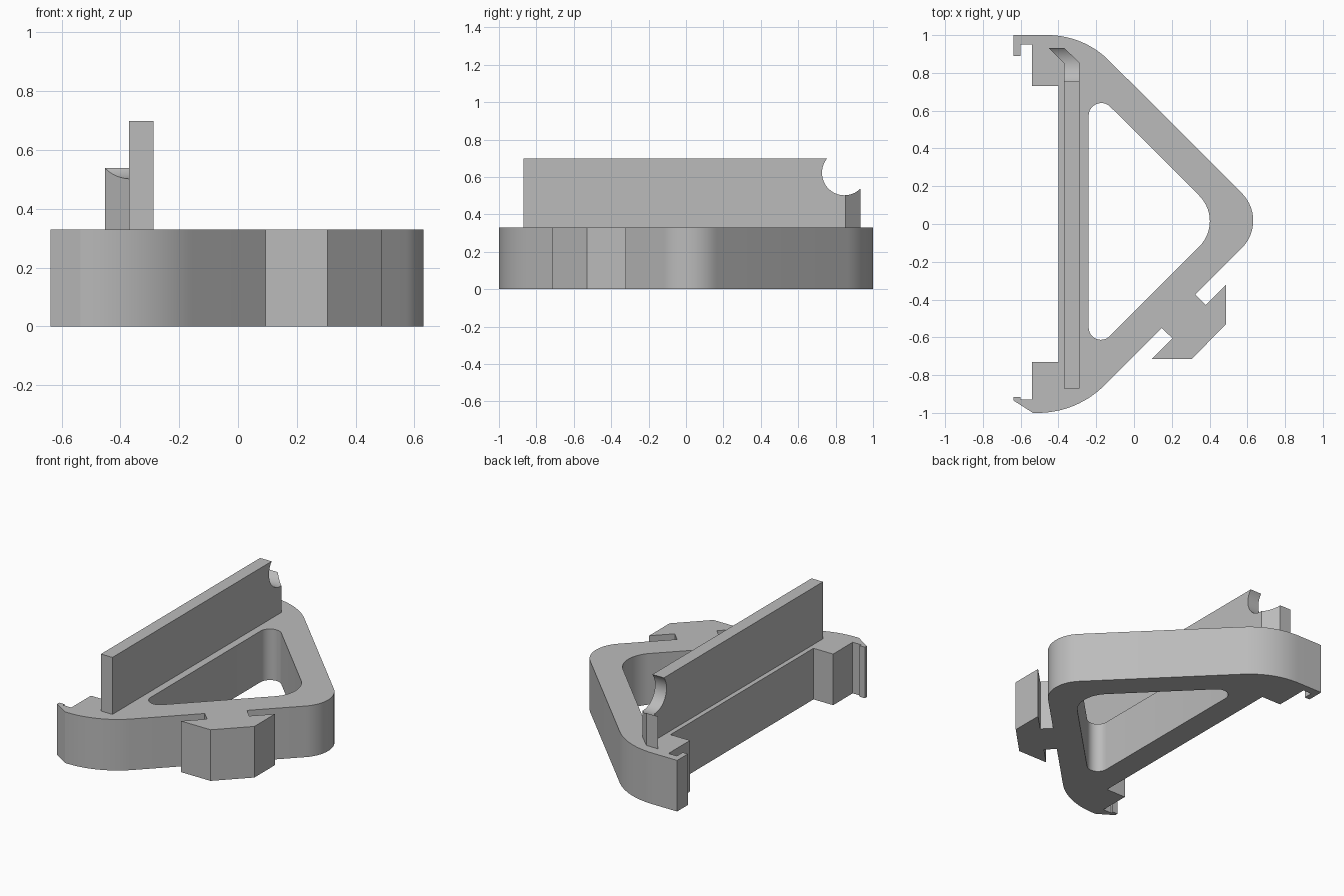
import bpy, math
from mathutils import Vector

if "Cube" in bpy.data.objects:
    bpy.data.objects.remove(bpy.data.objects["Cube"], do_unlink=True)

grey = bpy.data.materials.new("plain grey")
grey.use_nodes = True
grey.diffuse_color = (0.5, 0.5, 0.5, 1)
grey.node_tree.nodes["Principled BSDF"].inputs["Base Color"].default_value = (0.5, 0.5, 0.5, 1)


def rounded(points, steps=14):
    """Outline from (x, y) or (x, y, radius) corners."""
    out = []
    n = len(points)
    for i, p in enumerate(points):
        c = Vector(p[:2])
        if len(p) < 3:
            out.append(c)
            continue
        a = (Vector(points[i - 1][:2]) - c).normalized()
        b = (Vector(points[(i + 1) % n][:2]) - c).normalized()
        half = a.angle(b) / 2
        centre = c + (a + b).normalized() * (p[2] / math.sin(half))
        start = c + a * (p[2] / math.tan(half)) - centre
        end = c + b * (p[2] / math.tan(half)) - centre
        sweep = math.atan2(start.x * end.y - start.y * end.x, start.dot(end))
        for k in range(steps + 1):
            t = sweep * k / steps
            out.append(centre + Vector((start.x * math.cos(t) - start.y * math.sin(t),
                                        start.x * math.sin(t) + start.y * math.cos(t))))
    return out


def extrude(name, outlines, z0, z1):
    """Solid from closed plan outlines; inner ones become holes."""
    curve = bpy.data.curves.new(name, 'CURVE')
    curve.dimensions = '2D'
    curve.fill_mode = 'BOTH'
    curve.extrude = (z1 - z0) / 2
    for outline in outlines:
        s = curve.splines.new('POLY')
        s.points.add(len(outline) - 1)
        for q, p in zip(s.points, outline):
            q.co = (p[0], p[1], 0, 1)
        s.use_cyclic_u = True
    ob = bpy.data.objects.new(name, curve)
    bpy.context.collection.objects.link(ob)
    ob.location.z = (z0 + z1) / 2
    activate(ob)
    bpy.ops.object.convert(target='MESH')
    ob = bpy.context.object
    ob.name = name
    bpy.ops.object.mode_set(mode='EDIT')
    bpy.ops.mesh.select_all(action='SELECT')
    bpy.ops.mesh.remove_doubles(threshold=0.0005)
    bpy.ops.mesh.normals_make_consistent(inside=False)
    bpy.ops.object.mode_set(mode='OBJECT')
    ob.data.materials.clear()
    ob.data.materials.append(grey)
    return ob


def activate(ob):
    bpy.ops.object.select_all(action='DESELECT')
    ob.select_set(True)
    bpy.context.view_layer.objects.active = ob


# Triangular frame with end hooks and a side connector
back_hook = [(-0.4, 0.73), (-0.54, 0.73), (-0.54, 0.95), (-0.6, 0.95),
             (-0.6, 0.89), (-0.637, 0.89), (-0.637, 1.0)]
front_hook = [(-0.637, -0.915), (-0.6, -0.915), (-0.6, -0.93),
              (-0.54, -0.93), (-0.54, -0.73), (-0.4, -0.73)]
connector = [(0.325, -0.373), (0.38, -0.428), (0.488, -0.32), (0.488, -0.53),
             (0.305, -0.715), (0.093, -0.715), (0.203, -0.605), (0.147, -0.55)]
outer = (back_hook + [(-0.267, 1.0, 0.46), (0.716, 0.018, 0.205)] + connector
         + [(-0.302, -1.0, 0.5), (-0.535, -1.0), (-0.637, -0.935)] + front_hook)
opening = [(-0.24, 0.735, 0.067), (0.48, 0.015, 0.19), (-0.24, -0.705, 0.065)]
frame = extrude("frame", [rounded(outer), rounded(opening)], 0, 0.33)

# Upright wall with a bent end
wall = extrude("upright_wall", [[(-0.37, -0.87), (-0.288, -0.87), (-0.288, 0.853),
                                 (-0.37, 0.933), (-0.452, 0.933), (-0.37, 0.851)]], 0.325, 0.698)

# Round notch through the bent end
bpy.ops.mesh.primitive_cylinder_add(vertices=64, radius=0.12, depth=1,
                                    location=(-0.37, 0.847, 0.622), rotation=(0, math.pi / 2, 0))
cutter = bpy.context.object
cutter.name = "notch_cutter"
cutter.hide_render = True
cutter.data.materials.append(grey)
activate(wall)
cut = wall.modifiers.new("notch", 'BOOLEAN')
cut.operation = 'DIFFERENCE'
cut.solver = 'EXACT'
cut.object = cutter
bpy.ops.object.modifier_apply(modifier=cut.name)
bpy.data.objects.remove(cutter, do_unlink=True)

for ob in (frame, wall):
    activate(ob)
    bpy.ops.object.shade_smooth_by_angle(angle=math.radians(25))
